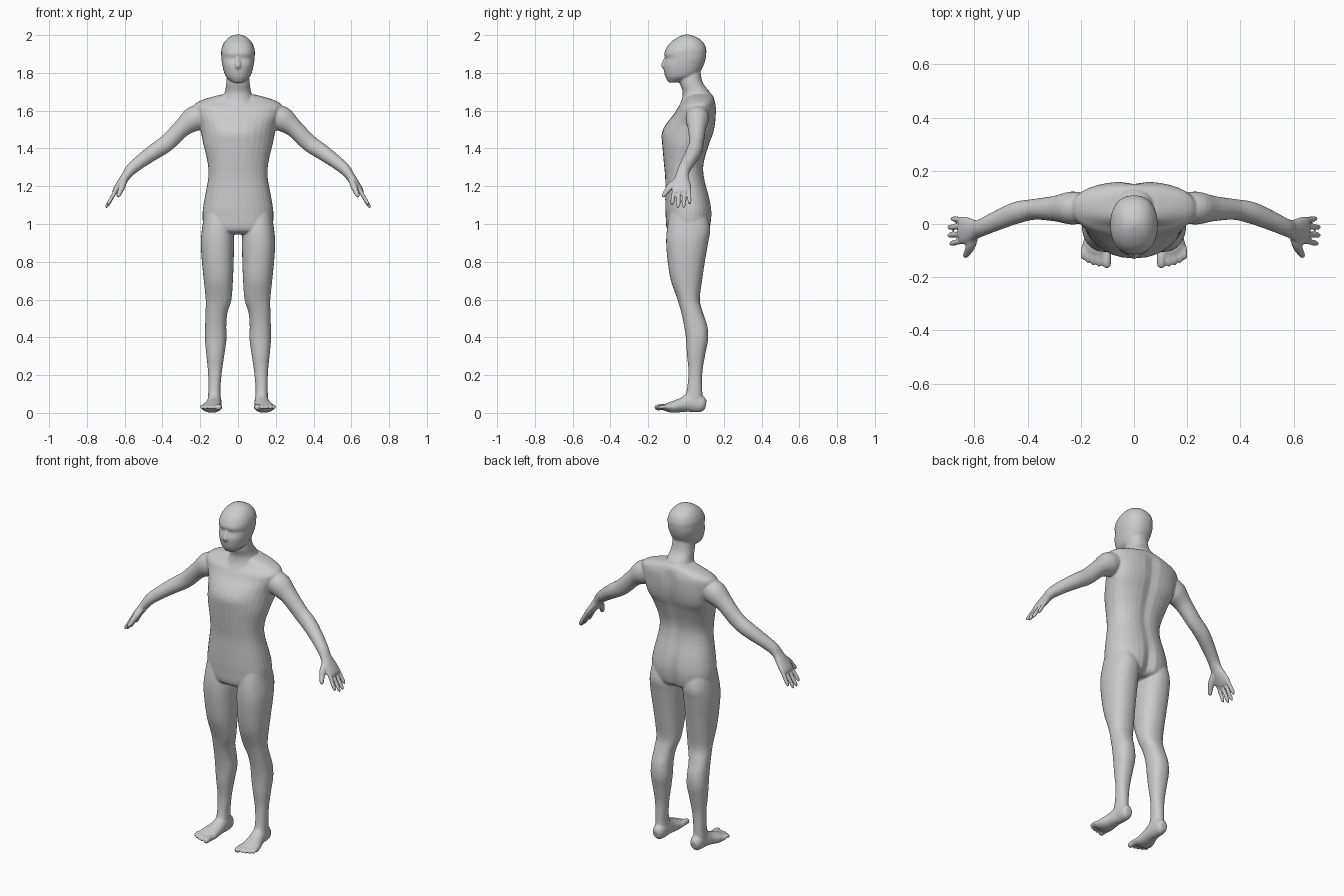
import bpy, bmesh, math
from mathutils import Vector

bm = bmesh.new()
N = 32


def smooth_rows(rows, steps=4):
    """Catmull-Rom interpolation through rows of numbers."""
    out = []
    for i in range(len(rows) - 1):
        a, b, c, d = (rows[max(i - 1, 0)], rows[i], rows[i + 1], rows[min(i + 2, len(rows) - 1)])
        for k in range(steps):
            t = k / steps
            out.append([0.5 * (2 * q + (r - p) * t + (2 * p - 5 * q + 4 * r - s) * t * t
                               + (3 * q - p - 3 * r + s) * t ** 3)
                        for p, q, r, s in zip(a, b, c, d)])
    return out + [list(rows[-1])]


def skin(rings):
    """Closed surface through rings of points."""
    vs = [[bm.verts.new(p) for p in ring] for ring in rings]
    for a, b in zip(vs, vs[1:]):
        for j in range(N):
            k = (j + 1) % N
            bm.faces.new((a[j], a[k], b[k], b[j]))
    bm.faces.new(vs[0])
    bm.faces.new(vs[-1])


def stack(rows, side=1):
    """Horizontal sections: z, x centre, half width, front y, back y, bend, groove."""
    rings = []
    for z, xc, hw, yf, yb, bend, groove in smooth_rows([tuple(r) + (0,) * (7 - len(r)) for r in rows]):
        ring = []
        for j in range(N):
            a = 2 * math.pi * j / N
            c, s = math.cos(a), math.sin(a)
            x = hw * math.copysign(abs(c) ** 0.88, c)
            y = (yf + yb) / 2 + (yb - yf) / 2 * math.copysign(abs(s) ** 0.88, s) + bend * c * c
            if s > 0:
                y -= groove * math.exp(-(x / 0.03) ** 2)
            ring.append(((xc + x) * side, y, z))
        rings.append(ring)
    skin(rings)


def tube(rows, ref, side=1):
    """Elliptic tube: x, y, z, radius along ref, radius across."""
    rows = smooth_rows(rows)
    pts = [Vector(r[:3]) for r in rows]
    rings = []
    for i, r in enumerate(rows):
        d = (pts[min(i + 1, len(pts) - 1)] - pts[max(i - 1, 0)]).normalized()
        u = (ref - d * ref.dot(d)).normalized()
        w = d.cross(u)
        ring = []
        for j in range(N):
            a = 2 * math.pi * j / N
            p = pts[i] + u * r[3] * math.cos(a) + w * r[4] * math.sin(a)
            ring.append((p.x * side, p.y, p.z))
        rings.append(ring)
    skin(rings)


def digit(a, b, r, ref, side, lift=0.0):
    """Finger or toe with a rounded tip."""
    a, b = Vector(a), Vector(b)
    rows = []
    for t, f in ((0, 1), (0.45, 1), (0.8, 0.95), (0.93, 0.75), (1, 0.3)):
        p = a.lerp(b, t)
        rows.append((p.x, p.y, p.z + lift * math.sin(math.pi * t), r * f, r * f))
    tube(rows, ref, side)


X, Y = Vector((1, 0, 0)), Vector((0, 1, 0))

# Torso
stack([(0.945, 0, 0.13, -0.06, 0.08), (0.97, 0, 0.178, -0.10, 0.125, 0, 0.02),
       (1.05, 0, 0.188, -0.108, 0.139, 0, 0.018), (1.13, 0, 0.178, -0.11, 0.128, 0, 0.01),
       (1.24, 0, 0.158, -0.11, 0.10, 0, 0.008), (1.32, 0, 0.16, -0.117, 0.097, 0.005, 0.01),
       (1.42, 0, 0.183, -0.126, 0.124, 0.02, 0.012), (1.48, 0, 0.195, -0.128, 0.145, 0.04, 0.012),
       (1.53, 0, 0.205, -0.105, 0.155, 0.035, 0.01), (1.58, 0, 0.225, -0.065, 0.16, 0.012, 0.01),
       (1.62, 0, 0.235, -0.04, 0.16, 0, 0.01), (1.645, 0, 0.215, -0.015, 0.155, 0, 0.005),
       (1.667, 0, 0.16, 0, 0.148), (1.685, 0, 0.09, 0.01, 0.138)])

# Neck
stack([(1.62, 0, 0.10, -0.04, 0.15), (1.66, 0, 0.085, -0.022, 0.143), (1.70, 0, 0.069, -0.018, 0.125),
       (1.75, 0, 0.062, -0.033, 0.088), (1.82, 0, 0.055, -0.035, 0.075)])

# Head and nose
stack([(1.75, 0, 0.03, -0.093, -0.04), (1.775, 0, 0.06, -0.108, 0.04), (1.80, 0, 0.073, -0.115, 0.07),
       (1.84, 0, 0.083, -0.119, 0.093), (1.875, 0, 0.088, -0.108, 0.104), (1.90, 0, 0.089, -0.115, 0.107),
       (1.925, 0, 0.088, -0.107, 0.107), (1.955, 0, 0.077, -0.088, 0.096), (1.98, 0, 0.058, -0.058, 0.072),
       (1.995, 0, 0.036, -0.03, 0.042), (2.003, 0, 0.01, -0.008, 0.015)])
tube([(0, -0.098, 1.89, 0.01, 0.01), (0, -0.112, 1.86, 0.013, 0.012),
      (0, -0.118, 1.838, 0.017, 0.014), (0, -0.112, 1.822, 0.01, 0.008)], X)

for side in (1, -1):
    # Leg
    stack([(1.08, 0.10, 0.075, -0.08, 0.10), (0.98, 0.107, 0.083, -0.10, 0.128),
           (0.90, 0.109, 0.088, -0.105, 0.117), (0.80, 0.107, 0.084, -0.097, 0.10),
           (0.70, 0.104, 0.077, -0.08, 0.085), (0.60, 0.103, 0.068, -0.045, 0.073),
           (0.53, 0.114, 0.058, -0.025, 0.09), (0.46, 0.118, 0.056, -0.01, 0.113),
           (0.39, 0.118, 0.057, 0, 0.117), (0.31, 0.12, 0.048, 0.005, 0.102),
           (0.22, 0.122, 0.037, 0.013, 0.087), (0.13, 0.125, 0.032, 0.006, 0.086),
           (0.07, 0.125, 0.034, -0.01, 0.088), (0.04, 0.125, 0.03, -0.01, 0.085)], side)

    # Foot
    tube([(0.123, 0.105, 0.042, 0.018, 0.022), (0.123, 0.085, 0.046, 0.033, 0.042),
          (0.124, 0.03, 0.055, 0.037, 0.052), (0.13, -0.02, 0.042, 0.043, 0.038),
          (0.138, -0.07, 0.031, 0.053, 0.031), (0.14, -0.105, 0.029, 0.056, 0.021),
          (0.142, -0.122, 0.028, 0.05, 0.013)], X, side)

    # Toes
    digit((0.104, -0.09, 0.028), (0.102, -0.166, 0.026), 0.017, X, side, 0.004)
    for x, tip in ((0.132, -0.16), (0.153, -0.155), (0.173, -0.147), (0.191, -0.134)):
        digit((x - 0.002, -0.085, 0.028), (x, tip, 0.024), 0.0105, X, side, 0.008)

    # Arm and palm
    tube([(0.18, 0.06, 1.585, 0.055, 0.055), (0.235, 0.06, 1.555, 0.062, 0.066),
          (0.297, 0.058, 1.507, 0.048, 0.048), (0.375, 0.055, 1.43, 0.039, 0.045),
          (0.44, 0.043, 1.385, 0.041, 0.042), (0.51, 0.015, 1.335, 0.037, 0.036),
          (0.565, -0.01, 1.29, 0.033, 0.031), (0.592, -0.02, 1.255, 0.035, 0.025),
          (0.62, -0.024, 1.215, 0.048, 0.022), (0.645, -0.024, 1.18, 0.053, 0.018),
          (0.655, -0.024, 1.165, 0.046, 0.012)], Y, side)

    # Fingers
    for y0, y1, x, z in ((0.016, 0.02, 0.687, 1.105), (-0.010, -0.012, 0.70, 1.085),
                         (-0.036, -0.043, 0.70, 1.085), (-0.062, -0.075, 0.692, 1.10)):
        digit((0.64, y0, 1.188), (x, y1, z), 0.0108, Y, side)

    # Thumb
    tube([(0.603, -0.045, 1.23, 0.018, 0.018), (0.613, -0.08, 1.20, 0.019, 0.018),
          (0.625, -0.105, 1.17, 0.014, 0.014), (0.634, -0.119, 1.15, 0.011, 0.011),
          (0.637, -0.124, 1.142, 0.004, 0.004)], Y, side)

bmesh.ops.recalc_face_normals(bm, faces=bm.faces)
mesh = bpy.data.meshes.new("body")
bm.to_mesh(mesh)
bm.free()
for f in mesh.polygons:
    f.use_smooth = True
body = bpy.data.objects.new("body", mesh)
bpy.context.collection.objects.link(body)

# Fuse all parts into one skin and soften the joins
fuse = body.modifiers.new("fuse", 'REMESH')
fuse.mode = 'VOXEL'
fuse.voxel_size = 0.005
fuse.use_smooth_shade = True
soft = body.modifiers.new("soften", 'SMOOTH')
soft.factor = 0.5
soft.iterations = 6
